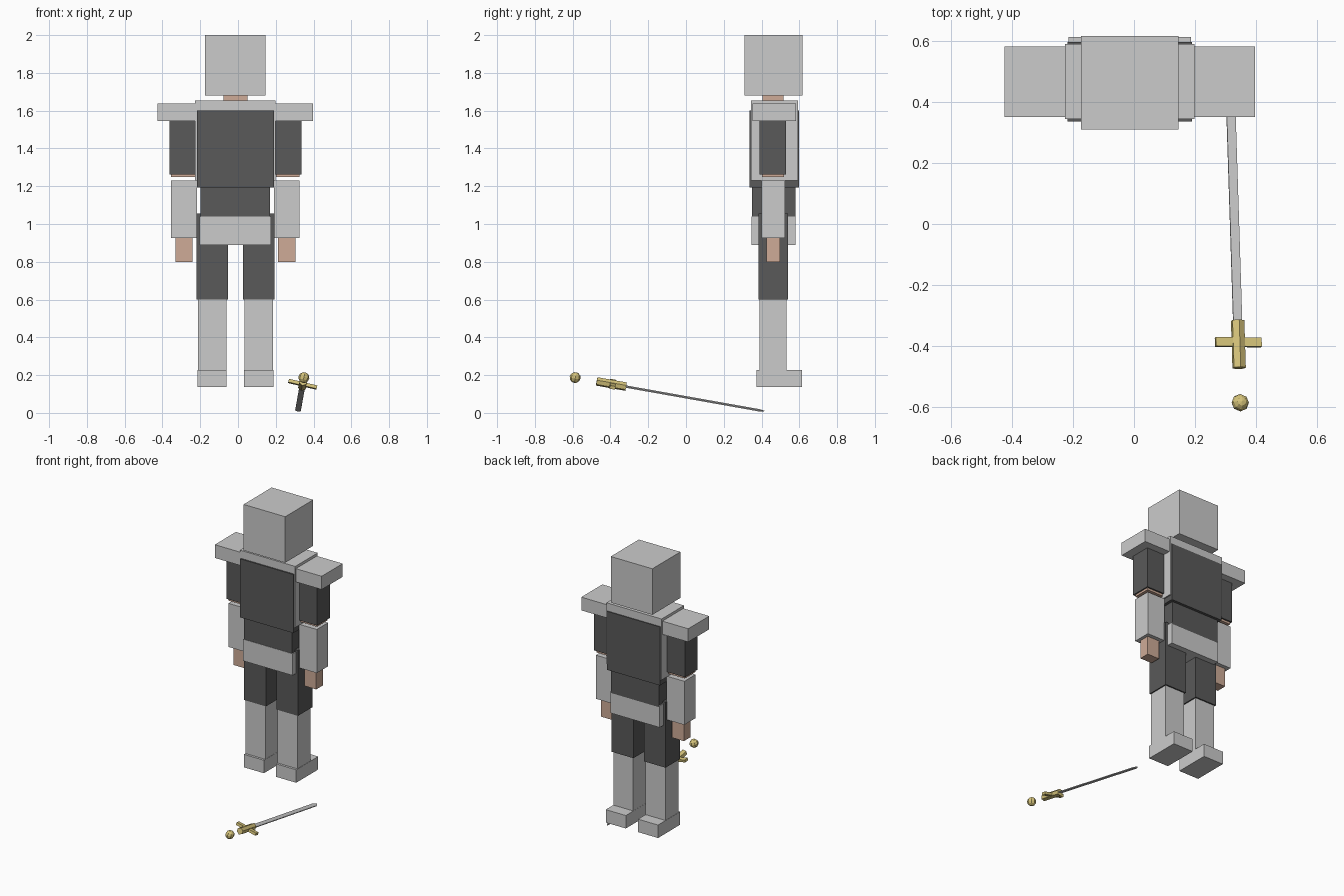
import bpy, bmesh, math
from mathutils import Vector, Matrix

if "Cube" in bpy.data.objects:
    bpy.data.objects.remove(bpy.data.objects["Cube"])


def material(name, rgb):
    m = bpy.data.materials.new(name)
    m.diffuse_color = (*rgb, 1)
    m.use_nodes = True
    m.node_tree.nodes["Principled BSDF"].inputs["Base Color"].default_value = m.diffuse_color
    return m


CLOTH = material("dark_cloth", (0.1, 0.1, 0.1))
SKIN = material("skin", (0.62, 0.41, 0.31))
GOLD = material("brass", (0.68, 0.56, 0.2))
CX = -0.014  # mirror plane of the figure


def add_mesh(name, bm, mat=None, matrix=Matrix()):
    bmesh.ops.transform(bm, matrix=matrix, verts=bm.verts)
    bmesh.ops.recalc_face_normals(bm, faces=bm.faces)
    me = bpy.data.meshes.new(name)
    bm.to_mesh(me)
    bm.free()
    ob = bpy.data.objects.new(name, me)
    bpy.context.collection.objects.link(ob)
    if mat:
        me.materials.append(mat)
    return ob


def box(name, x, y, z, mat=None, matrix=Matrix()):
    bm = bmesh.new()
    bmesh.ops.create_cube(bm, size=1)
    for v in bm.verts:
        v.co = [(r[0] + r[1]) / 2 + c * (r[1] - r[0]) for c, r in zip(v.co, (x, y, z))]
    return add_mesh(name, bm, mat, matrix)


def centre_box(name, half, y, z, mat=None):
    box(name, (CX - half, CX + half), y, z, mat)


def pair(name, inner, outer, y, z, mat=None):
    for side, s in (("left", -1), ("right", 1)):
        box(f"{name}_{side}", sorted((CX + s * inner, CX + s * outer)), y, z, mat)


# Head and trunk
centre_box("helmet", 0.160, (0.310, 0.618), (1.68, 2.0))
centre_box("neck", 0.063, (0.405, 0.515), (1.62, 1.70), SKIN)
centre_box("chest_armour", 0.2125, (0.345, 0.592), (1.23, 1.655))
centre_box("tunic_chest", 0.204, (0.336, 0.598), (1.193, 1.60), CLOTH)
centre_box("tunic_waist", 0.184, (0.350, 0.580), (1.03, 1.20), CLOTH)
centre_box("hip_armour", 0.190, (0.348, 0.580), (0.89, 1.04))

# Arms
pair("shoulder_plate", 0.195, 0.411, (0.352, 0.583), (1.545, 1.637))
pair("sleeve", 0.208, 0.349, (0.390, 0.530), (1.263, 1.56), CLOTH)
pair("upper_arm", 0.214, 0.340, (0.402, 0.520), (1.248, 1.50), SKIN)
pair("bracer", 0.204, 0.340, (0.400, 0.524), (0.927, 1.23))
pair("hand", 0.226, 0.318, (0.425, 0.497), (0.798, 0.95), SKIN)

# Legs
pair("thigh", 0.040, 0.207, (0.383, 0.540), (0.60, 1.055), CLOTH)
pair("greave", 0.048, 0.199, (0.388, 0.531), (0.20, 0.602))
pair("boot", 0.047, 0.201, (0.372, 0.614), (0.138, 0.228))

# Sword frame: local y runs from pommel to tip, local x along the guard
pommel, tip = Vector((0.349, -0.587, 0.187)), Vector((0.317, 0.414, 0.009))
axis = (tip - pommel).normalized()
length = (tip - pommel).length
side = Vector((0.97, 0, -0.23))
side = (side - axis * side.dot(axis)).normalized()
up = side.cross(axis)
frame = Matrix.Translation(pommel) @ Matrix((side, axis, up)).transposed().to_4x4()

bm = bmesh.new()
bmesh.ops.create_uvsphere(bm, u_segments=8, v_segments=6, radius=0.029)
add_mesh("sword_pommel", bm, GOLD, frame)

bm = bmesh.new()
bmesh.ops.create_cone(bm, cap_ends=True, segments=6, radius1=0.023, radius2=0.023, depth=0.158)
turn = Matrix.Rotation(math.radians(-90), 4, 'X')
add_mesh("sword_grip", bm, GOLD, frame @ Matrix.Translation((0, 0.195, 0)) @ turn)

box("sword_guard", (-0.077, 0.077), (0.187, 0.217), (-0.009, 0.009), GOLD, frame)

# Blade: flat outline with a short point
bm = bmesh.new()
outline = [(-0.015, 0.26), (0.015, 0.26), (0.015, length - 0.025), (0, length), (-0.015, length - 0.025)]
face = bm.faces.new([bm.verts.new((x, y, -0.003)) for x, y in outline])
ext = bmesh.ops.extrude_face_region(bm, geom=[face])
bmesh.ops.translate(bm, vec=(0, 0, 0.006), verts=[v for v in ext["geom"] if isinstance(v, bmesh.types.BMVert)])
if not any(face in (f,) for f in bm.faces):
    bm.faces.new([v for v in bm.verts if v.co.z < 0][:5])
add_mesh("sword_blade", bm, None, frame)
